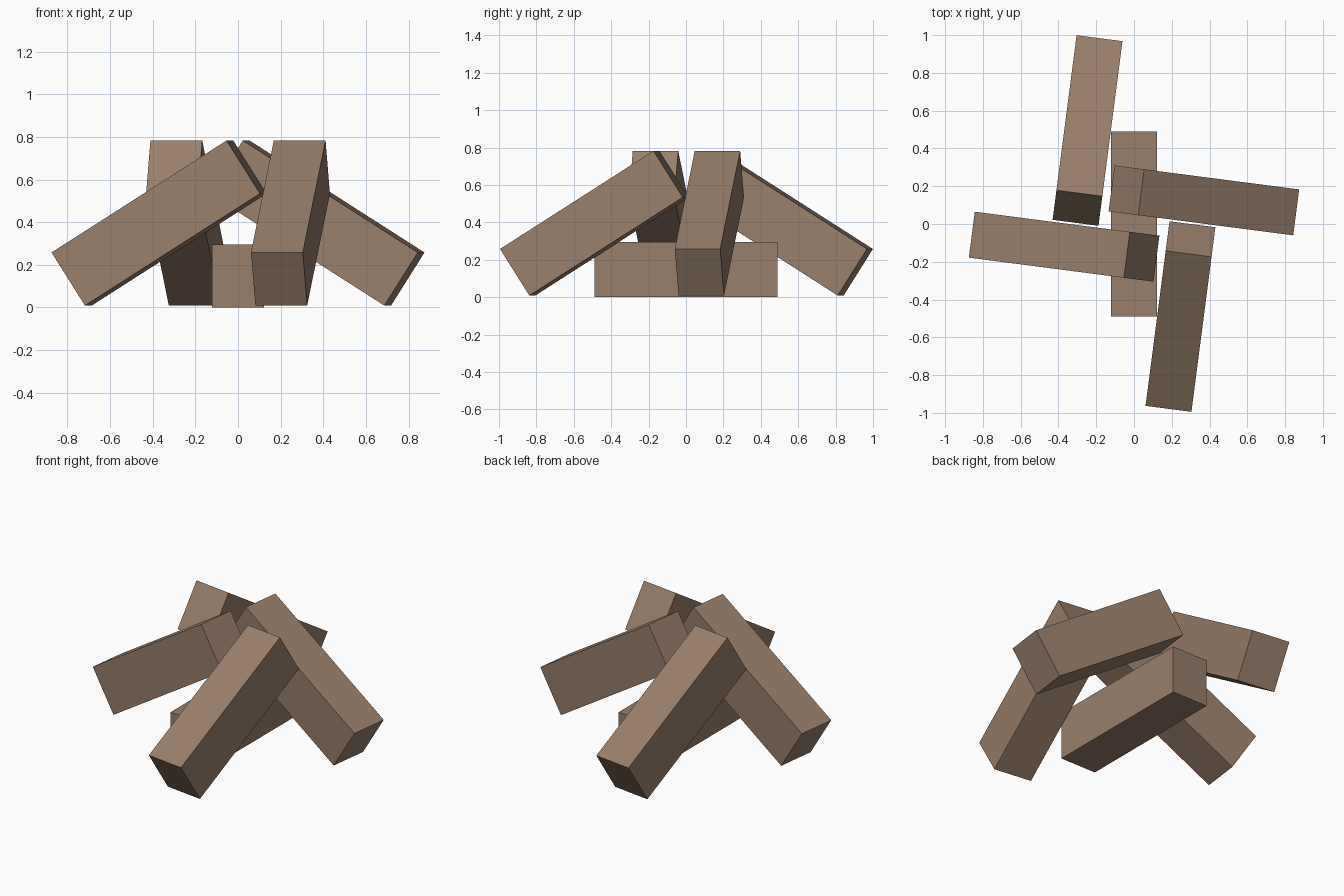
import bpy
from math import radians
from mathutils import Matrix

if "Cube" in bpy.data.objects:
    bpy.data.objects.remove(bpy.data.objects["Cube"])

LENGTH, WIDTH, HEIGHT = 0.98, 0.245, 0.295
TILT = 32.4

wood = bpy.data.materials.new("brown_wood")
wood.diffuse_color = (0.32, 0.21, 0.145, 1)
wood.use_nodes = True
wood.node_tree.nodes["Principled BSDF"].inputs["Base Color"].default_value = wood.diffuse_color


def log(name, center, yaw, tilt=0):
    """Square-cut log along local x, +x end raised by tilt, then turned by yaw."""
    bpy.ops.mesh.primitive_cube_add(size=1)
    ob = bpy.context.object
    ob.name = name
    ob.data.transform(Matrix.Diagonal((LENGTH, WIDTH, HEIGHT, 1)))
    ob.data.transform(Matrix.Rotation(radians(yaw), 4, 'Z')
                      @ Matrix.Rotation(radians(-tilt), 4, 'Y'))
    ob.location = center
    ob.data.materials.append(wood)


# Log lying flat on the ground
log("base_log", (0, 0, HEIGHT / 2), 90)

# Four logs leaning inward in a pinwheel
for name, x, y, yaw in (("left_leaning_log", -0.37, -0.12, -7.4),
                        ("front_leaning_log", 0.246, -0.49, 82.6),
                        ("right_leaning_log", 0.37, 0.125, 172.6),
                        ("back_leaning_log", -0.246, 0.495, 262.6)):
    log(name, (x, y, 0.396), yaw, TILT)
